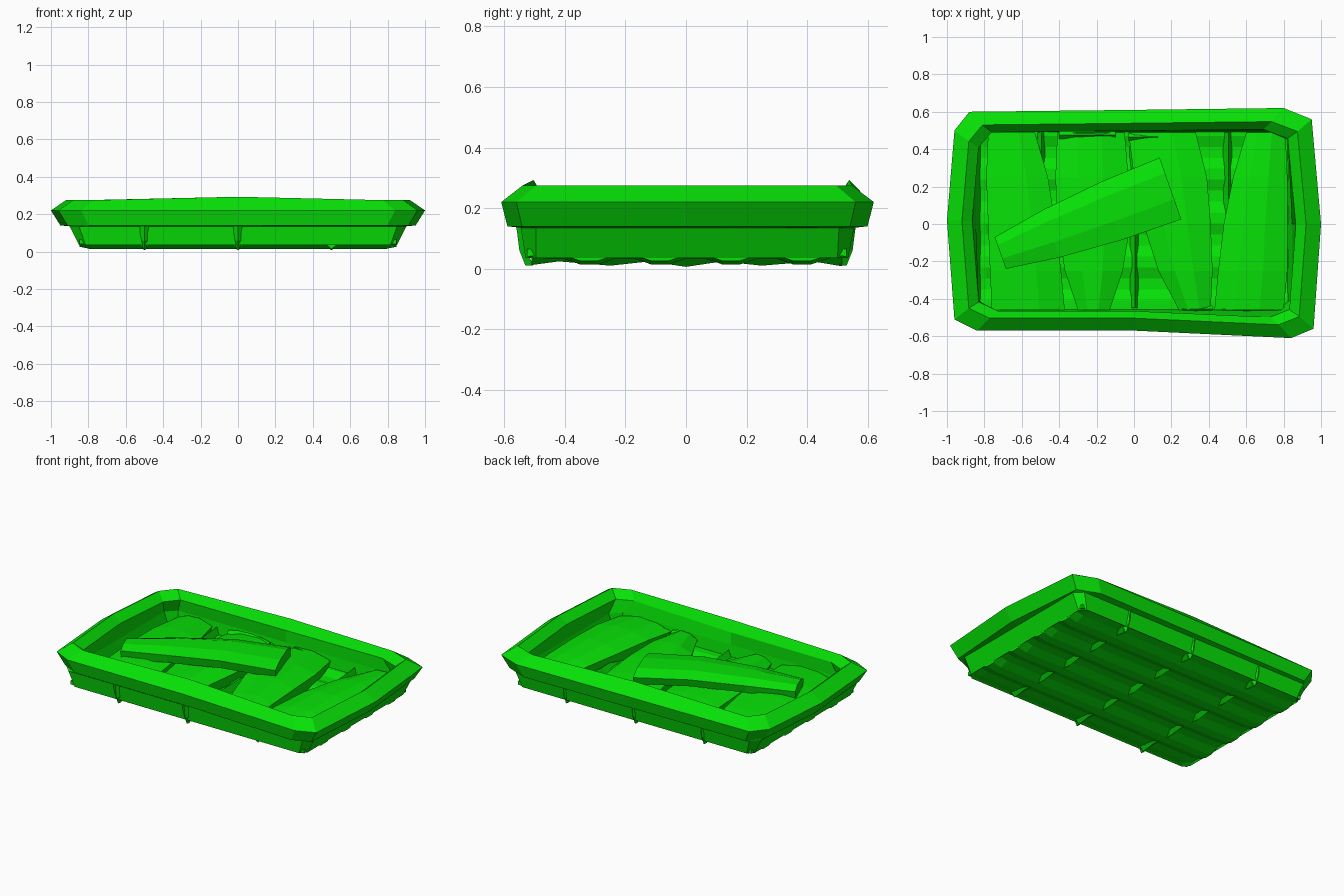
import bpy, bmesh, math
from mathutils import Vector

cube = bpy.data.objects.get("Cube")
if cube:
    bpy.data.objects.remove(cube, do_unlink=True)

green = bpy.data.materials.new("bright green")
green.use_nodes = True
COLOUR = (0.002, 0.76, 0.002, 1)
green.diffuse_color = COLOUR
green.node_tree.nodes["Principled BSDF"].inputs["Base Color"].default_value = COLOUR


def finish(name, bm):
    bmesh.ops.recalc_face_normals(bm, faces=bm.faces)
    mesh = bpy.data.meshes.new(name)
    bm.to_mesh(mesh)
    bm.free()
    mesh.materials.append(green)
    obj = bpy.data.objects.new(name, mesh)
    bpy.context.collection.objects.link(obj)
    return obj


def loft(name, rings, closed=False):
    """Bridge rings of equal point count; cap the ends unless closed."""
    bm = bmesh.new()
    rows = [[bm.verts.new(p) for p in ring] for ring in rings]
    for a, b in zip(rows, rows[1:] + (rows[:1] if closed else [])):
        n = len(a)
        for i in range(n):
            j = (i + 1) % n
            bm.faces.new((a[i], a[j], b[j], b[i]))
    if not closed:
        bm.faces.new(rows[0])
        bm.faces.new(rows[-1])
    return finish(name, bm)


# Tray: uneven twelve-point outline for the rim, squarer one for the walls
OUTLINE = [(-1, .02), (-.96, .5), (-.88, .6), (0, .61), (.8, .62), (.95, .56),
           (1, 0), (.96, -.56), (.84, -.61), (0, -.57), (-.84, -.57), (-.96, -.51)]


def rim_ring(inset_x, inset_y, z):
    ring = []
    for x, y in OUTLINE:
        lift = .018 if x == 0 and z > .25 else 0
        ring.append((x * (1 - inset_x), y * (1 - inset_y / .6), z + lift))
    return ring


def wall_ring(x, back, front, cut, z):
    return [(-x, 0, z), (-x, back - cut, z), (-x + cut, back, z), (0, back, z),
            (x - cut, back, z), (x, back - cut, z), (x, 0, z),
            (x, front + cut, z), (x - cut, front, z), (0, front, z),
            (-x + cut, front, z), (-x, front + cut, z)]


loft("tray_rim_and_walls", [
    wall_ring(.85, .535, -.53, .035, .035),
    wall_ring(.9, .555, -.545, .05, .135),
    rim_ring(.05, .02, .14),
    rim_ring(0, 0, .22),
    rim_ring(.08, .07, .275),
    rim_ring(.135, .11, .23),
    wall_ring(.845, .5, -.465, .06, .15),
    wall_ring(.82, .49, -.455, .04, .06)], closed=True)

# Corrugated floor, its waves running along the tray and fading at the ends
STEPS = 18
rings = []
for x, edge in ((-.848, 1), (-.79, 0), (.79, 0), (.848, 1)):
    upper, lower = [], []
    for i in range(STEPS + 1):
        y = -.525 + 1.055 * i / STEPS
        wave = .01 if i % 4 in (1, 2) else -.01
        upper.append((x, y, .065 + wave * (1 - edge)))
        rim_side = i in (0, STEPS)
        lower.append((x, y, .04 if rim_side else .024 + wave + .012 * edge))
    rings.append(upper + lower[::-1])
loft("corrugated_floor", rings)

# Pointed ribs under the floor, and low dividers between the fillets
for n, x in enumerate((-.5, 0, .5)):
    rings = []
    for y, z in ((-.51, .012), (-.42, .024), (-.25, .01), (-.12, .024), (0, .006),
                 (.12, .024), (.25, .01), (.42, .024), (.515, .008)):
        rings.append([(x - .035, y, .045), (x, y, z), (x + .035, y, .045)])
    loft("floor_rib_%d" % (n + 1), rings)
    rings = []
    for y, z in ((-.45, .12), (-.2, .1), (.15, .1), (.49, .125)):
        rings.append([(x - .025, y, .05), (x + .005, y, z), (x + .025, y, .05)])
    loft("divider_%d" % (n + 1), rings)

# Tapered fins up the front and back walls
for name, x, side in (("front_fin_right", -.5, -1), ("front_fin_middle", 0, -1),
                      ("back_fin_right", -.5, 1), ("back_fin_middle", 0, 1),
                      ("back_fin_left", .5, 1)):
    rings = []
    for y, z, w in ((.55, .138, .04), (.54, .06, .025), (.52, .01, .006)):
        rings.append([(x - w, side * (y - .015), z), (x, side * (y + .01), z),
                      (x + w, side * (y - .015), z)])
    loft(name, rings)


def fillet(name, left, right, crown):
    """Slab between left and right edge positions, domed across."""
    rings = []
    for i, (a, b, y) in enumerate(zip(left, right, STATIONS)):
        top = crown - (.018 if i in (0, 4) else 0) + (.006 if i == 2 else 0)
        w = b - a
        rings.append([(a + .02, y, .06), (a, y, top - .035), (a + w * .3, y, top - .005),
                      (a + w * .65, y, top), (b, y, top - .03), (b - .02, y, .06)])
    loft(name, rings)


STATIONS = (-.46, -.25, 0, .25, .49)
fillet("fillet_far_right", (-.76, -.77, -.78, -.79, -.78),
       (-.37, -.39, -.42, -.46, -.53), .165)
fillet("fillet_right", (-.3, -.37, -.41, -.42, -.41),
       (-.13, -.06, -.02, -.03, -.05), .16)
fillet("fillet_left", (.24, .13, .05, 0, -.03),
       (.41, .42, .41, .39, .33), .17)
fillet("fillet_far_left", (.43, .45, .48, .53, .6),
       (.8, .82, .82, .82, .81), .175)

# Curled ends of the fillets
for n, (x, y, w) in enumerate(((.34, -.455, .08), (.62, -.455, .15),
                               (-.25, .475, .15), (.1, .465, .13))):
    rings = []
    for t in (-1, -.5, 0, .5, 1):
        rise = .02 * (1 - t * t)
        rings.append([(x + w * t, y - .02, .12), (x + w * t, y, .135 + rise),
                      (x + w * t, y + .02, .12)])
    loft("curled_end_%d" % (n + 1), rings)

# Large loose fillet lying diagonally over the others
START, END = Vector((-.715, -.155)), Vector((.195, .19))
ACROSS = Vector((-.33, .94)).normalized()
rings = []
for t, half, top in ((0, .09, .215), (.3, .135, .24), (.65, .165, .255), (1, .175, .235)):
    mid = START.lerp(END, t)
    ring = []
    for side, z in ((-.9, top - .075), (-1, top - .02), (-.35, top),
                    (.5, top), (1, top - .025), (.9, top - .075)):
        p = mid + ACROSS * half * side
        ring.append((p.x, p.y, z))
    rings.append(ring)
loft("top_fillet", rings)
